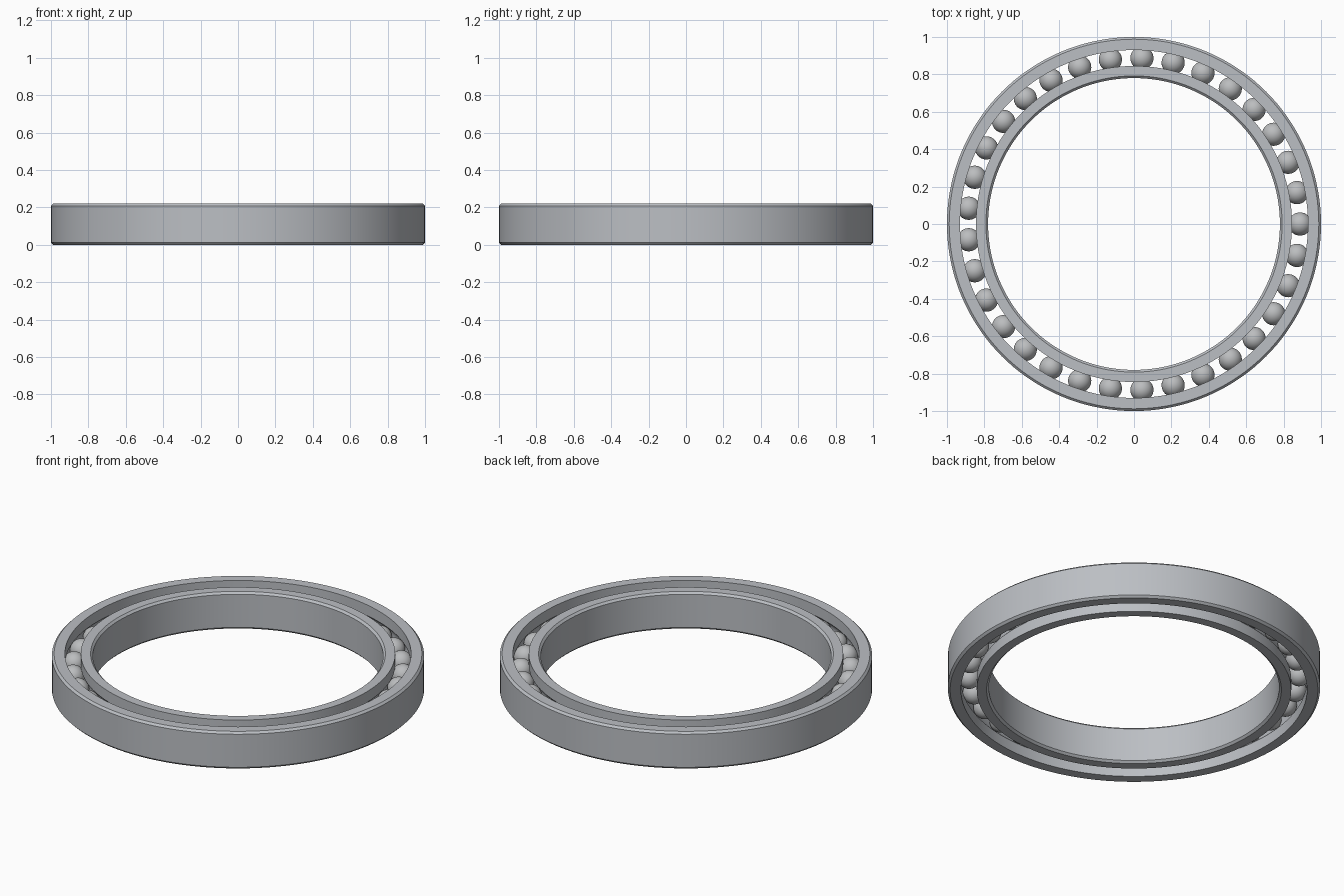
import bpy, bmesh, math
from mathutils import Matrix

if "Cube" in bpy.data.objects:
    bpy.data.objects.remove(bpy.data.objects["Cube"], do_unlink=True)

HEIGHT = 0.22
MID = HEIGHT / 2
PITCH = 0.8875        # radius of the ball circle
BALL = 0.062
GROOVE = 0.063
CHAMFER = 0.012
BALLS = 33
SEGMENTS = 144


def material(name, colour):
    mat = bpy.data.materials.new(name)
    mat.use_nodes = True
    mat.diffuse_color = colour
    mat.node_tree.nodes["Principled BSDF"].inputs["Base Color"].default_value = colour
    return mat


def finish(name, bm, mat):
    bmesh.ops.recalc_face_normals(bm, faces=bm.faces)
    mesh = bpy.data.meshes.new(name)
    bm.to_mesh(mesh)
    bm.free()
    mesh.materials.append(mat)
    obj = bpy.data.objects.new(name, mesh)
    bpy.context.collection.objects.link(obj)
    bpy.ops.object.select_all(action="DESELECT")
    obj.select_set(True)
    bpy.context.view_layer.objects.active = obj
    bpy.ops.object.shade_smooth_by_angle(angle=math.radians(30))
    return obj


def race(name, wall, shoulder, mat):
    """Revolved ring: chamfered plain wall, and a ball groove in the shoulder."""
    side = 1 if wall > shoulder else -1
    # Groove arc, from bottom to top
    reach = math.acos(abs(shoulder - PITCH) / GROOVE)
    steps = 12
    arc = []
    for i in range(steps + 1):
        a = reach * (2 * i / steps - 1)
        arc.append((PITCH + side * GROOVE * math.cos(a), MID + GROOVE * math.sin(a)))
    inset = wall - side * CHAMFER
    profile = [(shoulder, 0)] + arc + [
        (shoulder, HEIGHT), (inset, HEIGHT),
        (wall, HEIGHT - CHAMFER), (wall, CHAMFER), (inset, 0)]

    bm = bmesh.new()
    rings = []
    for s in range(SEGMENTS):
        t = math.tau * s / SEGMENTS
        rings.append([bm.verts.new((r * math.cos(t), r * math.sin(t), z)) for r, z in profile])
    count = len(profile)
    for s in range(SEGMENTS):
        a, b = rings[s], rings[(s + 1) % SEGMENTS]
        for k in range(count):
            n = (k + 1) % count
            bm.faces.new((a[k], b[k], b[n], a[n]))
    return finish(name, bm, mat)


steel = material("ring steel", (0.50, 0.52, 0.55, 1))
ball_steel = material("ball steel", (0.50, 0.51, 0.52, 1))

# Outer and inner races
race("outer_ring", 1.0, 0.93, steel)
race("inner_ring", 0.78, 0.845, steel)

# Balls running in the groove
bm = bmesh.new()
for i in range(BALLS):
    place = (Matrix.Rotation(math.tau * i / BALLS, 4, "Z")
             @ Matrix.Translation((PITCH, 0, MID)))
    bmesh.ops.create_uvsphere(bm, u_segments=32, v_segments=16, radius=BALL, matrix=place)
finish("bearing_balls", bm, ball_steel)
